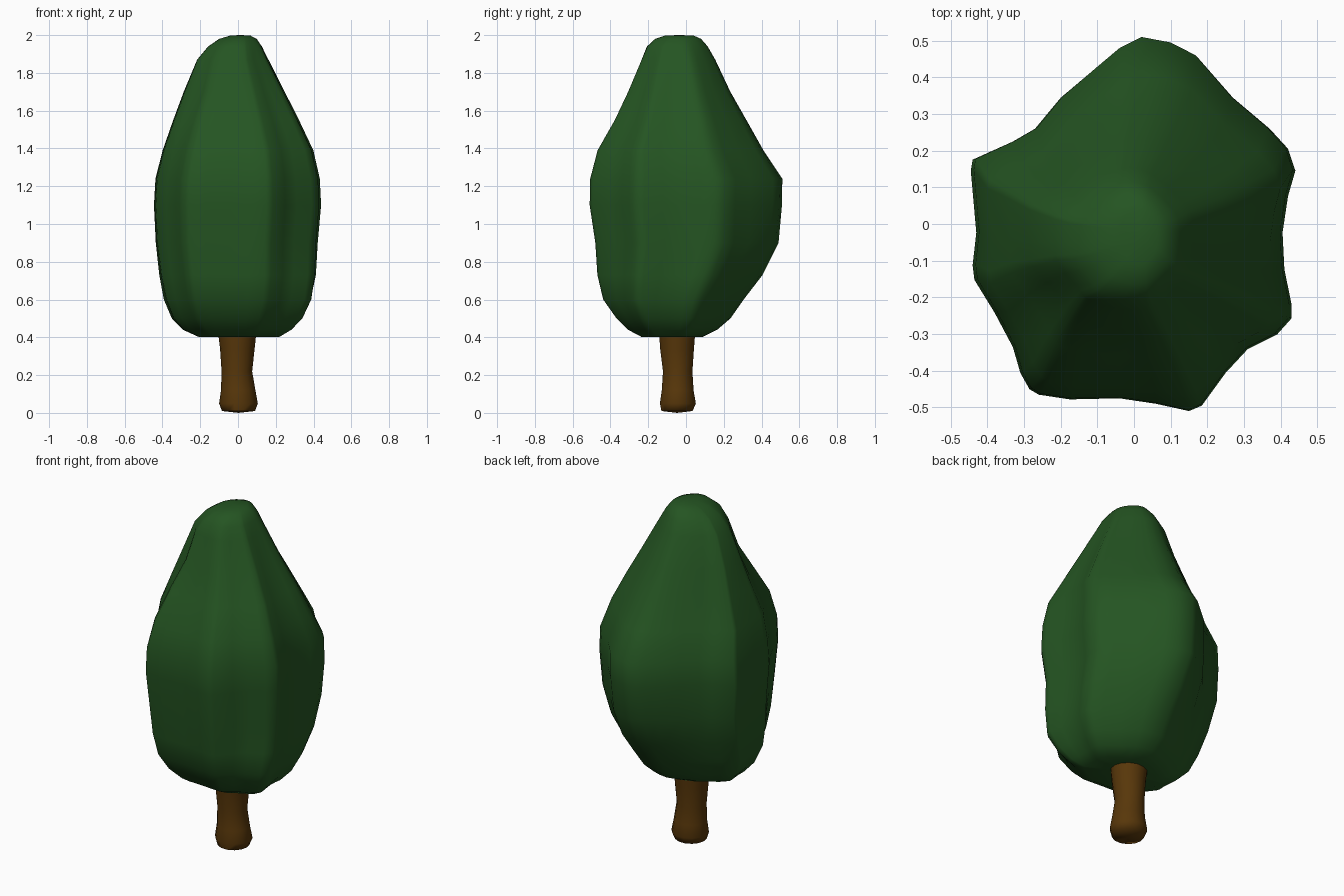
import bpy, bmesh, math

if "Cube" in bpy.data.objects:
    bpy.data.objects.remove(bpy.data.objects["Cube"])


def material(name, color):
    m = bpy.data.materials.new(name)
    m.diffuse_color = (*color, 1)
    m.use_nodes = True
    m.node_tree.nodes["Principled BSDF"].inputs["Base Color"].default_value = m.diffuse_color
    return m


def loft(name, outline, rings, mat, bottom_z, top_z, bumps=()):
    """Stack a plan outline, fitted to (z, xmin, xmax, ymin, ymax, roundness) rings.
    bumps: (direction in degrees, height, offset) soft local swellings."""
    xs, ys = [p[0] for p in outline], [p[1] for p in outline]
    # normalise the outline to -1..1
    unit = [(2 * (x - min(xs)) / (max(xs) - min(xs)) - 1,
             2 * (y - min(ys)) / (max(ys) - min(ys)) - 1) for x, y in outline]
    bm = bmesh.new()
    loops = []
    for z, x0, x1, y0, y1, rnd in rings:
        loop = []
        for u, v in unit:
            r = math.hypot(u, v)
            k = 1 + rnd * (1 / r - 1)      # blend towards an ellipse
            off = 0
            for deg, bz, amount in bumps:
                d = math.degrees(math.atan2(v, u)) - deg
                d = (d + 180) % 360 - 180
                off += amount * math.exp(-(d / 25) ** 2 - ((z - bz) / .17) ** 2)
            loop.append(bm.verts.new(((x0 + x1) / 2 + u * k * (x1 - x0) / 2 + off * u / r,
                                      (y0 + y1) / 2 + v * k * (y1 - y0) / 2 + off * v / r, z)))
        loops.append(loop)
    n = len(outline)
    for a, b in zip(loops, loops[1:]):
        for i in range(n):
            j = (i + 1) % n
            bm.faces.new((a[i], a[j], b[j], b[i]))
    # fan caps
    for loop, ring, z in ((loops[0], rings[0], bottom_z), (loops[-1], rings[-1], top_z)):
        c = bm.verts.new(((ring[1] + ring[2]) / 2, (ring[3] + ring[4]) / 2, z))
        for i in range(n):
            bm.faces.new((loop[i], loop[(i + 1) % n], c))
    bmesh.ops.recalc_face_normals(bm, faces=bm.faces)
    me = bpy.data.meshes.new(name)
    bm.to_mesh(me)
    bm.free()
    me.materials.append(mat)
    ob = bpy.data.objects.new(name, me)
    bpy.context.collection.objects.link(ob)
    for o in bpy.context.selected_objects:
        o.select_set(False)
    bpy.context.view_layer.objects.active = ob
    ob.select_set(True)
    bpy.ops.object.shade_smooth_by_angle(angle=math.radians(70))
    return ob


# Foliage: seven-lobed plan outline, counter-clockwise from the back
lobes = [(.02, .515), (-.04, .485), (-.10, .435), (-.20, .35), (-.27, .265), (-.33, .23),
         (-.44, .18), (-.445, .15), (-.43, -.02), (-.44, -.11), (-.435, -.15),
         (-.38, -.24), (-.33, -.335), (-.31, -.405), (-.285, -.45), (-.26, -.465),
         (-.175, -.478), (-.04, -.475), (.06, -.49), (.15, -.51), (.185, -.495),
         (.25, -.405), (.31, -.34), (.39, -.30), (.43, -.255), (.43, -.22),
         (.41, -.12), (.405, -.02), (.42, .08), (.44, .15), (.42, .21),
         (.37, .265), (.27, .35), (.17, .465), (.10, .50)]
foliage_rings = [
    (.403, -.21, .22, -.24, .09, .4),
    (.44, -.29, .28, -.31, .165, .3),
    (.50, -.345, .335, -.37, .235, .2),
    (.60, -.385, .385, -.44, .305, .12),
    (.73, -.413, .413, -.47, .405, .05),
    (.90, -.435, .422, -.48, .49, 0),
    (1.10, -.445, .44, -.51, .508, 0),
    (1.24, -.437, .433, -.507, .51, 0),
    (1.39, -.40, .40, -.47, .41, .08),
    (1.55, -.345, .325, -.38, .32, .15),
    (1.70, -.29, .25, -.31, .235, .25),
    (1.87, -.22, .165, -.24, .155, .5),
    (1.94, -.16, .13, -.21, .115, .7),
    (1.98, -.10, .10, -.165, .08, .9),
    (1.998, -.04, .065, -.11, .04, 1)]
loft("foliage", lobes, foliage_rings, material("leaf_green", (.018, .09, .016)), .42, 2.0,
     bumps=[(230, 1.72, -.035), (-28, .52, .02), (140, .58, .025)])

# Trunk: slightly flared round section set a little forward
section = [(math.cos(a), math.sin(a)) for a in (math.tau * i / 14 for i in range(14))]
trunk_rings = [
    (.01, -.085, .09, -.13, .035, 0),
    (.05, -.10, .105, -.138, .052, 0),
    (.12, -.09, .092, -.128, .04, 0),
    (.22, -.087, .075, -.122, .034, 0),
    (.34, -.095, .088, -.137, .042, 0),
    (.50, -.115, .105, -.147, .055, 0)]
loft("trunk", section, trunk_rings, material("bark_brown", (.097, .038, .003)), 0, .50)
